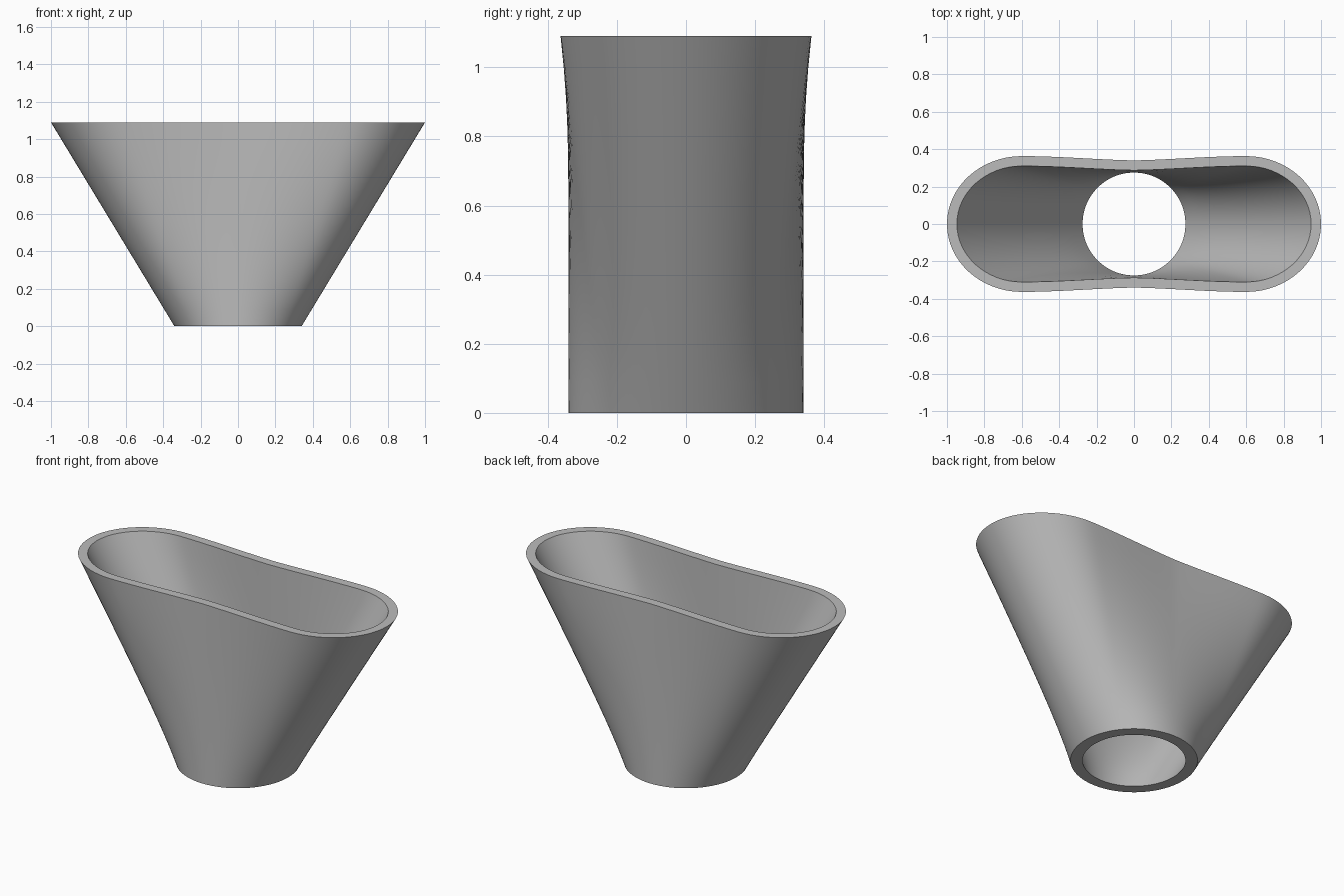
import bpy
import bmesh
from math import pi, cos, sin
from mathutils import Vector
from mathutils.geometry import interpolate_bezier

if "Cube" in bpy.data.objects:
    bpy.data.objects.remove(bpy.data.objects["Cube"], do_unlink=True)

HEIGHT, ROWS, STEPS = 1.09, 12, 16      # steps per eighth of a turn
R_OUT, R_IN, RIM = 0.34, 0.275, 0.053

grey = bpy.data.materials.new("plain_grey")
grey.use_nodes = True
colour = (0.5, 0.5, 0.5, 1)
grey.diffuse_color = colour
grey.node_tree.nodes["Principled BSDF"].inputs["Base Color"].default_value = colour


def bezier(*points):
    return interpolate_bezier(*[Vector(p) for p in points], STEPS + 1)[:-1]


# Mouth outline: one quarter from the rounded end to the waist, then mirrored
waist = Vector((0, 0.34))
quarter = bezier((1, 0), (1, 0.2), (0.82, 0.363), (0.6, 0.363))
quarter += bezier((0.6, 0.363), (0.4, 0.363), (0.18, 0.343), waist)
quarter = [Vector(p[:2]) for p in quarter]
half = quarter + [waist] + [Vector((-p.x, p.y)) for p in reversed(quarter[1:])]
mouth_out = half + [-p for p in half]
n = len(mouth_out)

# Inner mouth outline: the outer one moved inward by the wall thickness
mouth_in = []
for i, p in enumerate(mouth_out):
    t = (mouth_out[(i + 1) % n] - mouth_out[i - 1]).normalized()
    mouth_in.append(p + RIM * Vector((-t.y, t.x)))


def circle(radius):
    return [radius * Vector((cos(2 * pi * i / n), sin(2 * pi * i / n))) for i in range(n)]


# Funnel: rings go up the outside and back down the inside, closed into a loop
bm = bmesh.new()
rings = []
for base, mouth, order in ((circle(R_OUT), mouth_out, range(ROWS + 1)),
                           (circle(R_IN), mouth_in, range(ROWS, -1, -1))):
    for k in order:
        f = k / ROWS
        rings.append([bm.verts.new((*a.lerp(b, f), HEIGHT * f)) for a, b in zip(base, mouth)])
for r, low in enumerate(rings):
    high = rings[(r + 1) % len(rings)]
    for i in range(n):
        j = (i + 1) % n
        bm.faces.new((low[i], low[j], high[j], high[i]))
bmesh.ops.recalc_face_normals(bm, faces=bm.faces)

mesh = bpy.data.meshes.new("funnel")
bm.to_mesh(mesh)
bm.free()
mesh.materials.append(grey)
funnel = bpy.data.objects.new("funnel", mesh)
bpy.context.collection.objects.link(funnel)
bpy.context.view_layer.objects.active = funnel
funnel.select_set(True)
bpy.ops.object.shade_smooth_by_angle(angle=pi / 6)
